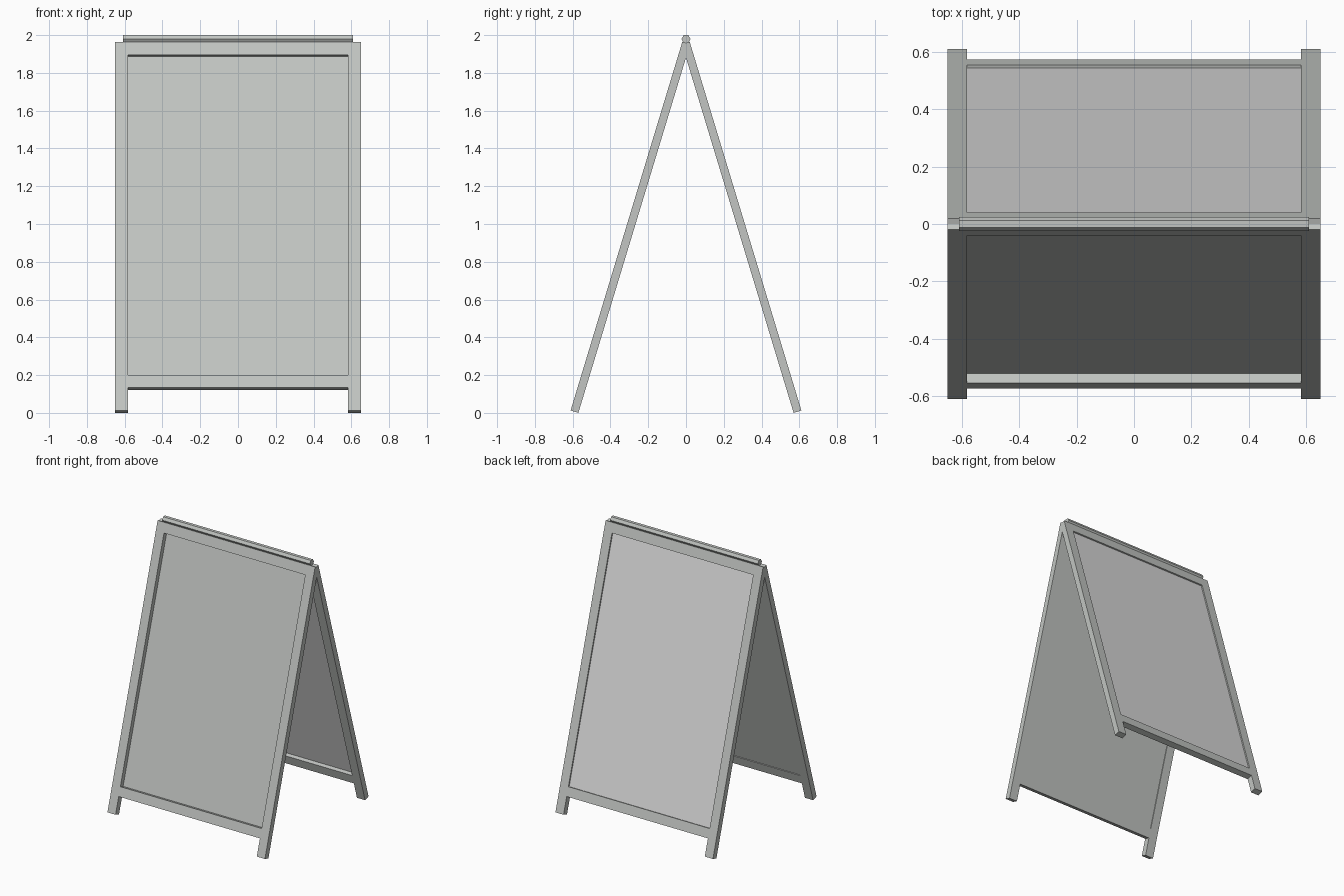
import bpy, bmesh, math
from mathutils import Matrix, Vector

if "Cube" in bpy.data.objects:
    bpy.data.objects.remove(bpy.data.objects["Cube"])

ANGLE = math.atan(0.303)          # lean of each frame
T = 0.043                         # frame thickness
LENGTH = 2.04                     # length of a leg along its slope
HALF_W, INNER_W = 0.65, 0.583     # outer and inner half widths


def material(name, rgb):
    m = bpy.data.materials.new(name)
    m.diffuse_color = (*rgb, 1)
    m.use_nodes = True
    m.node_tree.nodes["Principled BSDF"].inputs["Base Color"].default_value = m.diffuse_color
    return m


frame_grey = material("frame grey", (0.54, 0.56, 0.54))
board_grey = material("light board grey", (0.70, 0.70, 0.70))


def add_object(name, bm, mat):
    bmesh.ops.recalc_face_normals(bm, faces=bm.faces)
    mesh = bpy.data.meshes.new(name)
    bm.to_mesh(mesh)
    bm.free()
    mesh.materials.append(mat)
    ob = bpy.data.objects.new(name, mesh)
    bpy.context.collection.objects.link(ob)
    return ob


def slab(name, x, depth, run, side, mat):
    """Box leaning with a frame: depth goes inwards from the outer face, run up the slope."""
    bm = bmesh.new()
    bmesh.ops.create_cube(bm, size=1)
    up = Vector((0, -side * math.sin(ANGLE), math.cos(ANGLE)))
    inward = Vector((0, -side * math.cos(ANGLE), -math.sin(ANGLE)))
    foot = Vector((0, side * 0.611, T * math.sin(ANGLE)))
    for v in bm.verts:
        a, b, c = (k + 0.5 for k in v.co)
        v.co = (foot + Vector((x[0] + a * (x[1] - x[0]), 0, 0))
                + inward * (depth[0] + b * (depth[1] - depth[0]))
                + up * (run[0] + c * (run[1] - run[0])))
    return add_object(name, bm, mat)


BOTTOM_RAIL = (0.127, 0.196)
TOP_RAIL = (1.968, LENGTH)

for label, side in (("front", -1), ("back", 1)):
    # stiles that continue down as legs
    for hand, s in (("left", -1), ("right", 1)):
        x = sorted((s * INNER_W, s * HALF_W))
        slab(f"{label}_{hand}_leg", x, (0, T), (0, LENGTH), side, frame_grey)
    # cross rails
    for part, run in (("bottom_rail", BOTTOM_RAIL), ("top_rail", TOP_RAIL)):
        slab(f"{label}_{part}", (-INNER_W, INNER_W), (0, T), run, side, frame_grey)
    # recessed sign board
    depth = (0.034, 0.038) if side < 0 else (0.010, 0.014)
    slab(f"{label}_board", (-INNER_W, INNER_W), depth, (BOTTOM_RAIL[1], TOP_RAIL[0]),
         side, frame_grey if side < 0 else board_grey)

# six-sided hinge bar along the ridge
bm = bmesh.new()
bmesh.ops.create_cone(bm, cap_ends=True, segments=6, radius1=0.024, radius2=0.024, depth=1.22)
ring_start = min(math.atan2(v.co.y, v.co.x) % (math.pi / 3) for v in bm.verts)
to_x = Matrix.Rotation(math.pi / 2, 4, 'Y')
spin = Matrix.Rotation(math.pi / 6 - ring_start if ring_start < 0.1 or ring_start > 1.0 else 0, 4, 'Z')
bmesh.ops.transform(bm, matrix=Matrix.Translation((0, 0, 1.979)) @ to_x @ spin, verts=bm.verts)
add_object("hinge_bar", bm, frame_grey)
